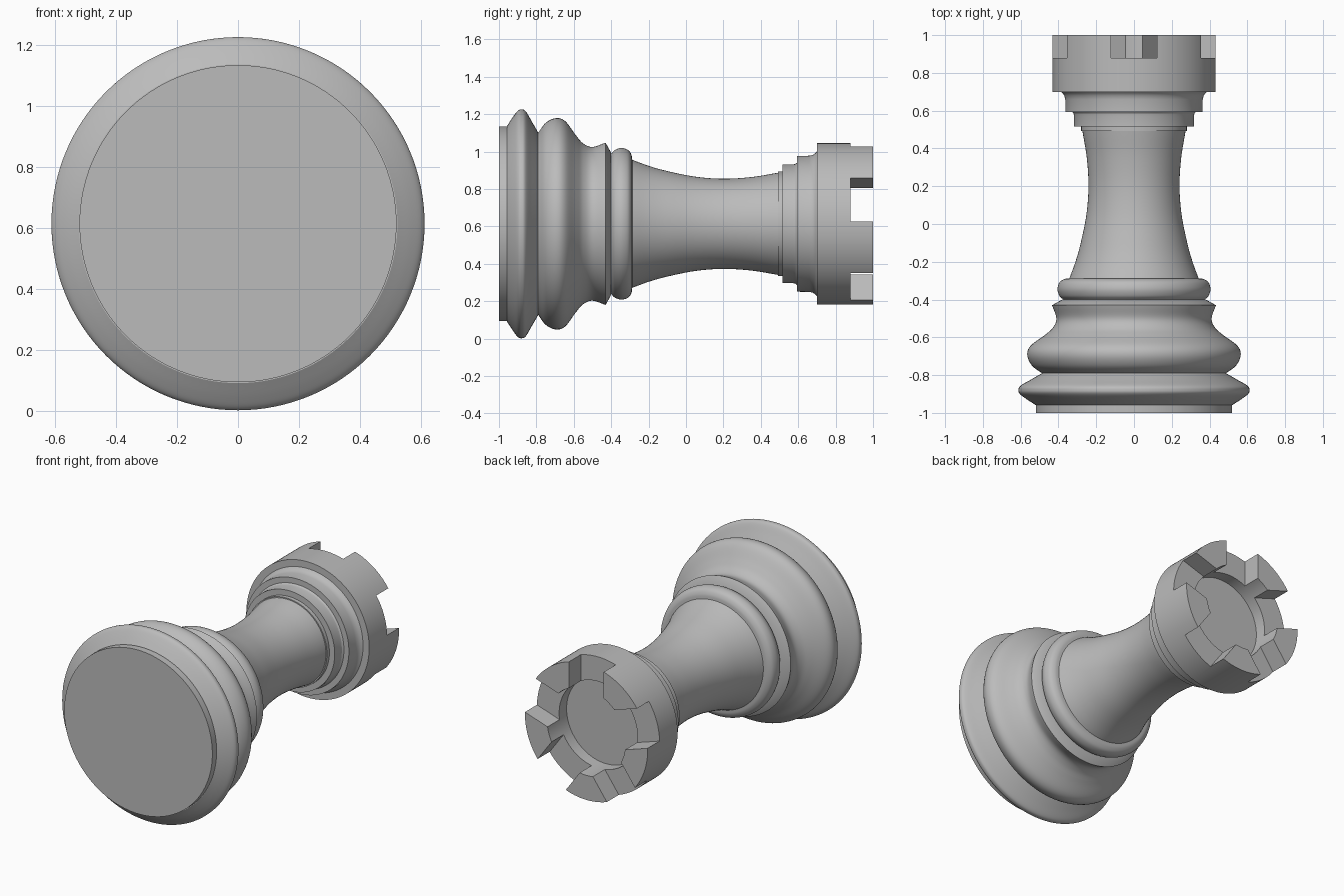
import bpy, bmesh, math
from mathutils import Matrix, Vector

AXIS_Z = 0.614
SIDES = 128

if "Cube" in bpy.data.objects:
    bpy.data.objects.remove(bpy.data.objects["Cube"], do_unlink=True)

# One grey for the whole piece
grey = bpy.data.materials.new("plain grey")
grey.use_nodes = True
grey.diffuse_color = (0.5, 0.5, 0.5, 1)
grey.node_tree.nodes["Principled BSDF"].inputs["Base Color"].default_value = (0.5, 0.5, 0.5, 1)


def curve(points, steps=6):
    """Smooth line through (y, radius) points."""
    pts = [Vector(p) for p in points]
    pts = [2 * pts[0] - pts[1]] + pts + [2 * pts[-1] - pts[-2]]
    out = []
    for a, b, c, d in zip(pts, pts[1:], pts[2:], pts[3:]):
        for i in range(steps):
            t = i / steps
            out.append(0.5 * (2 * b + (c - a) * t + (2 * a - 5 * b + 4 * c - d) * t ** 2
                              + (3 * b - a - 3 * c + d) * t ** 3))
    return out + [pts[-2]]


def add_object(name, bm):
    mesh = bpy.data.meshes.new(name)
    bm.to_mesh(mesh)
    bm.free()
    mesh.materials.append(grey)
    obj = bpy.data.objects.new(name, mesh)
    bpy.context.collection.objects.link(obj)
    return obj


def lathe(name, profile):
    """Turn a (y, radius) profile around the long axis, closed at both ends."""
    profile = [(profile[0][0], 0)] + list(profile) + [(profile[-1][0], 0)]
    bm = bmesh.new()
    verts = [bm.verts.new((r, y, 0)) for y, r in profile]
    edges = [bm.edges.new(pair) for pair in zip(verts, verts[1:])]
    bmesh.ops.spin(bm, geom=verts + edges, cent=(0, 0, 0), axis=(0, 1, 0),
                   angle=math.tau, steps=SIDES)
    bmesh.ops.remove_doubles(bm, verts=bm.verts, dist=0.0002)
    bmesh.ops.recalc_face_normals(bm, faces=bm.faces)
    bmesh.ops.translate(bm, verts=bm.verts, vec=(0, 0, AXIS_Z))
    return add_object(name, bm)


def smooth(obj):
    bpy.ops.object.select_all(action="DESELECT")
    obj.select_set(True)
    bpy.context.view_layer.objects.active = obj
    bpy.ops.object.shade_smooth_by_angle(angle=math.radians(30))


# Base: flat foot and two swelling rings
foot = lathe("foot", [(-1, 0.52), (-0.957, 0.52)])
lower_ring = lathe("lower_ring", curve([
    (-0.957, 0.523), (-0.925, 0.572), (-0.9, 0.604), (-0.88, 0.612),
    (-0.857, 0.602), (-0.825, 0.548), (-0.79, 0.487)]))
upper_ring = lathe("upper_ring", curve([
    (-0.79, 0.487), (-0.75, 0.54), (-0.695, 0.565), (-0.645, 0.548),
    (-0.59, 0.475), (-0.55, 0.43), (-0.5, 0.411), (-0.43, 0.434)]) + [(-0.4, 0.38)])

# Rounded collar under the stem
collar = lathe("collar", curve([
    (-0.4, 0.375), (-0.38, 0.395), (-0.345, 0.405), (-0.31, 0.395),
    (-0.292, 0.37), (-0.287, 0.34)]))

# Waisted stem
stem = lathe("stem", curve([
    (-0.29, 0.343), (-0.2, 0.31), (-0.1, 0.282), (0.05, 0.252),
    (0.2, 0.241), (0.35, 0.25), (0.492, 0.273)]))

# Stepped neck
neck = lathe("neck", [
    (0.492, 0.28), (0.517, 0.28), (0.517, 0.317), (0.57, 0.317), (0.585, 0.32), (0.594, 0.328),
    (0.594, 0.363), (0.66, 0.364), (0.68, 0.369), (0.692, 0.378), (0.7, 0.388)])

# Crown: hollow cup with five notches
crown = lathe("crown", [(0.7, 0.431), (1, 0.431), (1, 0.275), (0.805, 0.275)])
bm = bmesh.new()
for k in range(5):
    turn = Matrix.Rotation(math.tau * k / 5, 4, "Y")
    place = Matrix.Translation((0, 0, AXIS_Z)) @ turn @ Matrix.Translation((0, 0.98, 0.39))
    bmesh.ops.create_cube(bm, size=1, matrix=place @ Matrix.Diagonal((0.244, 0.2, 0.38, 1)))
notches = add_object("notch_cutter", bm)
notches.hide_render = True
cut = crown.modifiers.new("notches", "BOOLEAN")
cut.operation = "DIFFERENCE"
cut.solver = "EXACT"
cut.use_self = True
cut.object = notches
bpy.context.view_layer.objects.active = crown
bpy.ops.object.modifier_apply(modifier=cut.name)
bpy.data.objects.remove(notches, do_unlink=True)

for part in (foot, lower_ring, upper_ring, collar, stem, neck, crown):
    smooth(part)
